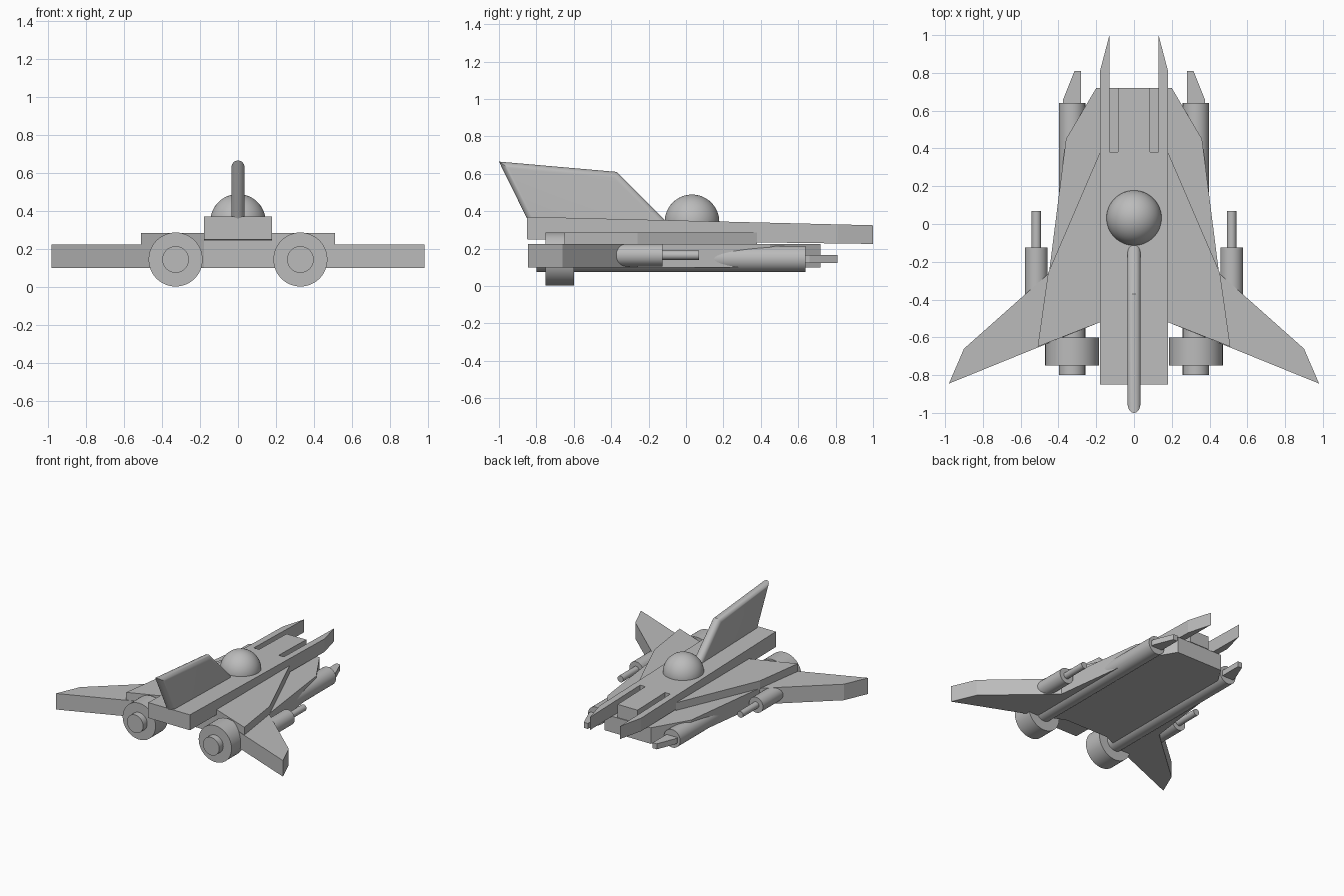
import bpy, bmesh, math
from mathutils import Matrix, Vector

cube = bpy.data.objects.get("Cube")
if cube:
    bpy.data.objects.remove(cube, do_unlink=True)

grey = bpy.data.materials.new("plain grey")
grey.use_nodes = True
COLOUR = (0.5, 0.5, 0.5, 1)
grey.diffuse_color = COLOUR
grey.node_tree.nodes["Principled BSDF"].inputs["Base Color"].default_value = COLOUR


def finish(name, bm, smooth=False):
    bmesh.ops.recalc_face_normals(bm, faces=bm.faces)
    mesh = bpy.data.meshes.new(name)
    bm.to_mesh(mesh)
    bm.free()
    mesh.materials.append(grey)
    obj = bpy.data.objects.new(name, mesh)
    bpy.context.collection.objects.link(obj)
    if smooth:
        bpy.ops.object.select_all(action='DESELECT')
        obj.select_set(True)
        bpy.context.view_layer.objects.active = obj
        bpy.ops.object.shade_smooth_by_angle(angle=math.radians(35))
    return obj


def slab(name, outline, bottom, top):
    """Extrude a plan outline; bottom and top give the height at each y."""
    bm = bmesh.new()
    low = [bm.verts.new((x, y, bottom(y))) for x, y in outline]
    high = [bm.verts.new((x, y, top(y))) for x, y in outline]
    bm.faces.new(low)
    bm.faces.new(high)
    n = len(outline)
    for i in range(n):
        j = (i + 1) % n
        bm.faces.new((low[i], low[j], high[j], high[i]))
    return finish(name, bm)


def flat(z):
    return lambda y: z


def mirrored(half):
    return half + [(-x, y) for x, y in reversed(half)]


def tube(name, x, z, radius, back, front):
    bm = bmesh.new()
    place = Matrix.Translation((x, (back + front) / 2, z)) @ Matrix.Rotation(math.pi / 2, 4, 'X')
    bmesh.ops.create_cone(bm, cap_ends=True, segments=48, radius1=radius,
                          radius2=radius, depth=front - back, matrix=place)
    return finish(name, bm, True)


# Hull with swept wings
slab("hull_and_wings", mirrored([
    (0.2, 0.72), (0.36, 0.45), (0.45, -0.26), (0.9, -0.66),
    (0.98, -0.845), (0.18, -0.52)]), flat(0.10), flat(0.225))

# Raised deck over the wing roots
slab("upper_deck", mirrored([(0.18, 0.38), (0.455, -0.26), (0.51, -0.65), (0.18, -0.52)]),
     flat(0.22), flat(0.285))


# Gently sloping spine, with its stepped nose block
def spine_top(y):
    return 0.37 - 0.0245 * (y + 0.85)


def spine_bottom(y):
    return 0.25 - 0.0135 * (y + 0.85)


slab("spine", mirrored([(0.085, 0.72), (0.085, 0.38), (0.18, 0.38), (0.18, -0.85)]),
     spine_bottom, spine_top)

# Paired parts
for side, s in (("left", 1), ("right", -1)):
    slab(side + "_nose_prong", [(s * x, y) for x, y in
         ((0.13, 0.37), (0.18, 0.37), (0.18, 0.81), (0.13, 1.0))], spine_bottom, spine_top)
    tube(side + "_engine_tube", s * 0.328, 0.145, 0.07, -0.8, 0.64)
    tube(side + "_engine_ring", s * 0.328, 0.145, 0.142, -0.75, -0.6)
    slab(side + "_engine_tip", [(s * x, y) for x, y in
         ((0.28, 0.62), (0.375, 0.62), (0.375, 0.66), (0.315, 0.81), (0.28, 0.81))],
         flat(0.122), flat(0.165))
    tube(side + "_cannon_body", s * 0.517, 0.165, 0.06, -0.375, -0.125)
    tube(side + "_cannon_barrel", s * 0.517, 0.165, 0.025, -0.15, 0.07)

# Tail fin with rounded edges
bm = bmesh.new()
profile = ((-0.08, 0.32), (-0.37, 0.61), (-1.0, 0.665), (-0.83, 0.32))
sides = [[bm.verts.new((x, y, z)) for y, z in profile] for x in (-0.035, 0.035)]
bm.faces.new(sides[0])
bm.faces.new(sides[1])
for i in range(4):
    j = (i + 1) % 4
    bm.faces.new((sides[0][i], sides[0][j], sides[1][j], sides[1][i]))
rims = [e for face in (sides[0], sides[1]) for i in range(3)
        for e in bm.edges if set(e.verts) == {face[i], face[i + 1]}]
bmesh.ops.bevel(bm, geom=rims, offset=0.033, segments=6, profile=0.5,
                affect='EDGES', clamp_overlap=True)
finish("tail_fin", bm, True)

# Cockpit dome: upper part of a sphere, closed inside the spine
bm = bmesh.new()
bmesh.ops.create_uvsphere(bm, u_segments=48, v_segments=24, radius=0.146,
                          matrix=Matrix.Translation((0, 0.032, 0.343)))
cut = bmesh.ops.bisect_plane(bm, geom=bm.verts[:] + bm.edges[:] + bm.faces[:],
                             plane_co=Vector((0, 0, 0.3)), plane_no=Vector((0, 0, 1)),
                             clear_inner=True)
bmesh.ops.holes_fill(bm, edges=[e for e in bm.edges if e.is_boundary], sides=0)
finish("cockpit_dome", bm, True)
